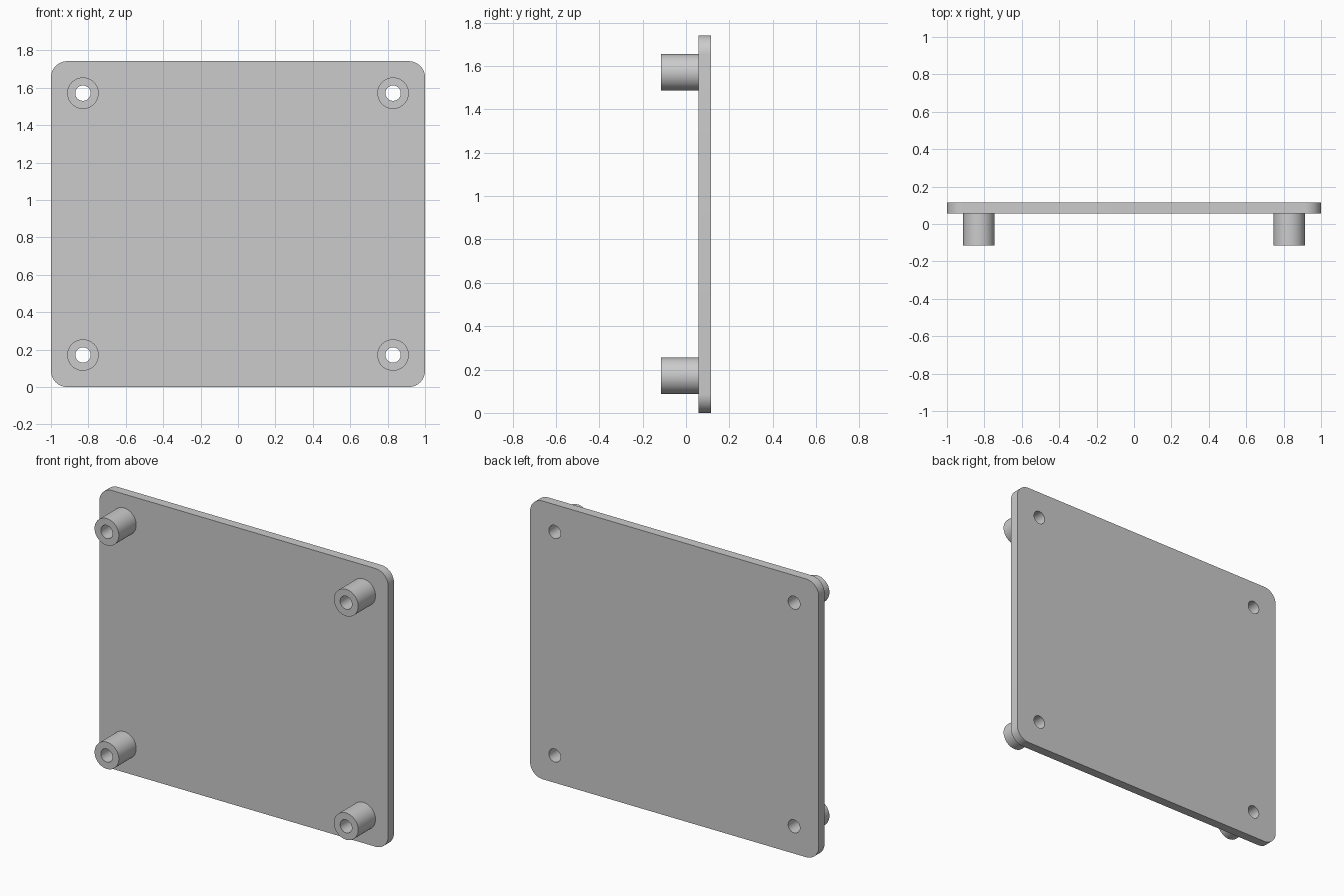
import bpy, bmesh
from math import sin, cos, pi

if "Cube" in bpy.data.objects:
    bpy.data.objects.remove(bpy.data.objects["Cube"])

W, H = 1.0, 1.742             # half width, full height
CORNER = 0.087
Y_TIP, Y_FRONT, Y_BACK = -0.115, 0.057, 0.115
BOSS_R, HOLE_R = 0.084, 0.041
BOSS_X, BOSS_Z = 0.829, 0.70  # offsets from the plate centre
SEG = 48

bm = bmesh.new()


def loop(points, y):
    vs = [bm.verts.new((x, y, z)) for x, z in points]
    return vs, [bm.edges.new((vs[i - 1], vs[i])) for i in range(len(vs))]


def circle(cx, cz, r):
    return [(cx + r * cos(2 * pi * i / SEG), cz + r * sin(2 * pi * i / SEG))
            for i in range(SEG)]


def wall(a, b):
    for i in range(len(a[0])):
        bm.faces.new((a[0][i - 1], a[0][i], b[0][i], b[0][i - 1]))


def rounded_outline(n=12):
    pts = []
    for k, (sx, sz) in enumerate([(1, 1), (-1, 1), (-1, -1), (1, -1)]):
        cx, cz = sx * (W - CORNER), H / 2 + sz * (H / 2 - CORNER)
        for i in range(n + 1):
            a = (k + i / n) * pi / 2
            pts.append((cx + CORNER * cos(a), cz + CORNER * sin(a)))
    return pts


# Rounded plate rim
front = loop(rounded_outline(), Y_FRONT)
back = loop(rounded_outline(), Y_BACK)
wall(front, back)
front_edges, back_edges = list(front[1]), list(back[1])

# Four hollow standoffs, with bores running through the plate
for sx in (-1, 1):
    for sz in (-1, 1):
        cx, cz = sx * BOSS_X, H / 2 + sz * BOSS_Z
        base = loop(circle(cx, cz, BOSS_R), Y_FRONT)
        tip = loop(circle(cx, cz, BOSS_R), Y_TIP)
        bore = loop(circle(cx, cz, HOLE_R), Y_TIP)
        end = loop(circle(cx, cz, HOLE_R), Y_BACK)
        wall(base, tip)
        wall(tip, bore)
        wall(bore, end)
        front_edges += base[1]
        back_edges += end[1]

# Front and back sheets with openings
bmesh.ops.triangle_fill(bm, use_beauty=True, edges=front_edges, normal=(0, -1, 0))
bmesh.ops.triangle_fill(bm, use_beauty=True, edges=back_edges, normal=(0, 1, 0))
bmesh.ops.recalc_face_normals(bm, faces=bm.faces[:])

mesh = bpy.data.meshes.new("mounting_plate")
bm.to_mesh(mesh)
bm.free()
plate = bpy.data.objects.new("mounting_plate", mesh)
bpy.context.collection.objects.link(plate)
bpy.context.view_layer.objects.active = plate
plate.select_set(True)
bpy.ops.object.shade_smooth_by_angle(angle=pi / 6)
